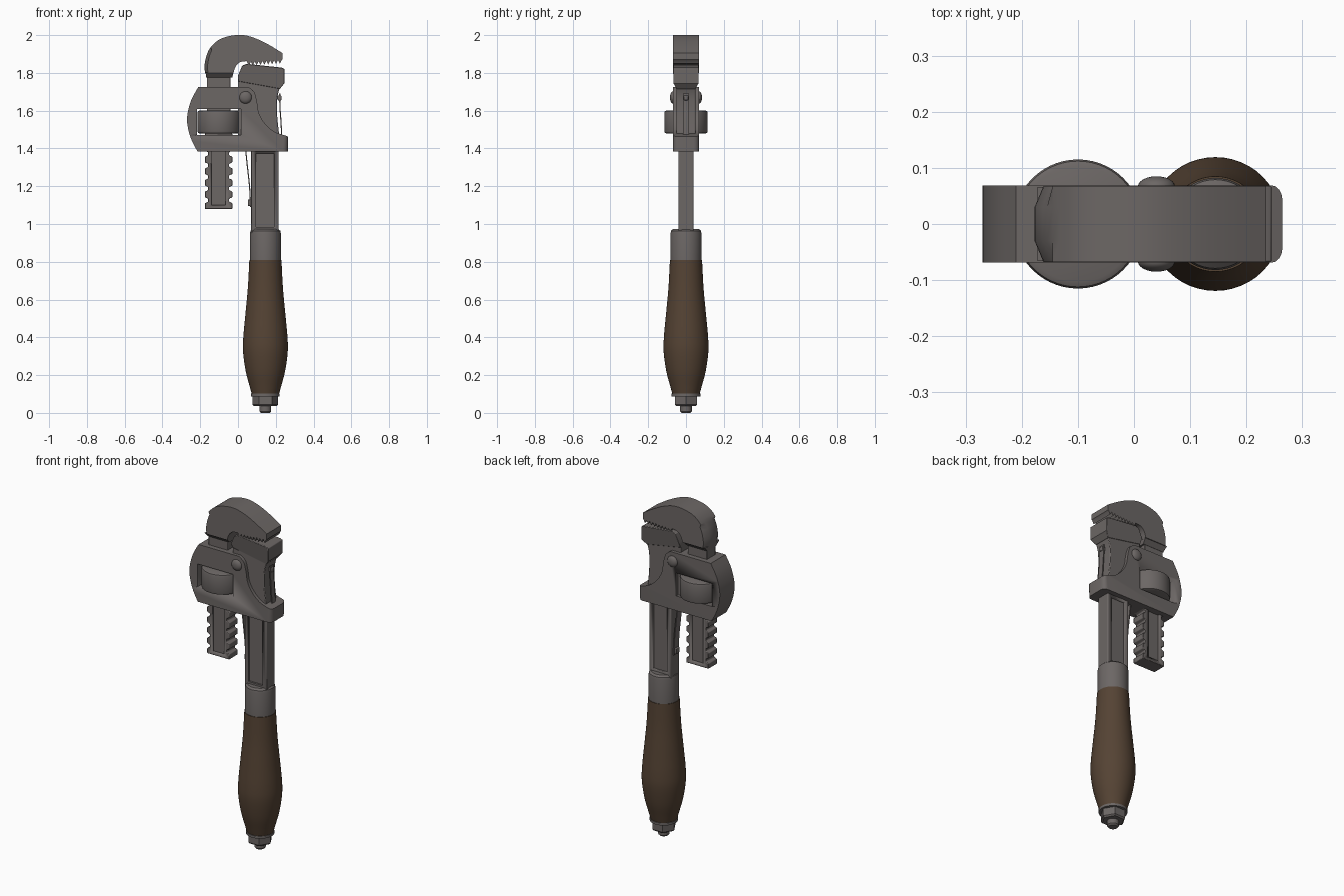
import bpy, bmesh, math
from mathutils import Vector

if "Cube" in bpy.data.objects:
    bpy.data.objects.remove(bpy.data.objects["Cube"])


def material(name, rgb):
    m = bpy.data.materials.new(name)
    m.diffuse_color = (*rgb, 1)
    m.use_nodes = True
    m.node_tree.nodes["Principled BSDF"].inputs["Base Color"].default_value = m.diffuse_color
    return m


STEEL = material("dark_steel", (0.15, 0.135, 0.13))
WOOD = material("brown_wood", (0.09, 0.056, 0.034))
AXIS = 0.145  # x of the handle axis


def finish(name, bm, mat, bevel=0.0, angle=32):
    bmesh.ops.recalc_face_normals(bm, faces=bm.faces[:])
    me = bpy.data.meshes.new(name)
    bm.to_mesh(me)
    bm.free()
    me.materials.append(mat)
    ob = bpy.data.objects.new(name, me)
    bpy.context.collection.objects.link(ob)
    if bevel:
        b = ob.modifiers.new("edge", 'BEVEL')
        b.width, b.segments, b.limit_method = bevel, 2, 'ANGLE'
        b.angle_limit = math.radians(40)
    bpy.ops.object.select_all(action='DESELECT')
    ob.select_set(True)
    bpy.context.view_layer.objects.active = ob
    bpy.ops.object.shade_smooth_by_angle(angle=math.radians(angle))
    return ob


def prism_mesh(pts, half):
    """Extrude an x-z outline symmetrically along y."""
    bm = bmesh.new()
    face = bm.faces.new([bm.verts.new((x, -half, z)) for x, z in pts])
    new = bmesh.ops.extrude_face_region(bm, geom=[face])["geom"]
    bmesh.ops.translate(bm, vec=(0, 2 * half, 0),
                        verts=[v for v in new if isinstance(v, bmesh.types.BMVert)])
    return bm


def prism(name, pts, half, bevel=0.0):
    return finish(name, prism_mesh(pts, half), STEEL, bevel)


def lathe(name, profile, x, mat, steps=48, angle=32, axis='Z', origin=(0, 0)):
    """Spin a (radius, height) profile; axis Y gives a pin across the tool."""
    bm = bmesh.new()
    rings = []
    for r, h in profile:
        ring = []
        for i in range(steps):
            a = 2 * math.pi * i / steps
            c, s = r * math.cos(a), r * math.sin(a)
            co = (x + c, s, h) if axis == 'Z' else (x + c, h, origin[1] + s)
            ring.append(bm.verts.new(co))
        rings.append(ring)
    for a, b in zip(rings, rings[1:]):
        for i in range(steps):
            j = (i + 1) % steps
            bm.faces.new((a[i], a[j], b[j], b[i]))
    bm.faces.new(rings[0])
    bm.faces.new(rings[-1])
    return finish(name, bm, mat, angle=angle)


def cut_box(ob, x0, x1, y0, y1, z0, z1):
    """Cut a box out of an object and bake the result."""
    bm = bmesh.new()
    bmesh.ops.create_cube(bm, size=1)
    for v in bm.verts:
        v.co = Vector(((x0 + x1) / 2 + v.co.x * (x1 - x0),
                       (y0 + y1) / 2 + v.co.y * (y1 - y0),
                       (z0 + z1) / 2 + v.co.z * (z1 - z0)))
    cutter = finish("cutter", bm, STEEL)
    cutter.hide_render = True
    mod = ob.modifiers.new("cut", 'BOOLEAN')
    mod.operation, mod.solver, mod.object = 'DIFFERENCE', 'EXACT', cutter
    bpy.context.view_layer.objects.active = ob
    for m in [m.name for m in ob.modifiers if m.type in {'BEVEL', 'BOOLEAN'}]:
        bpy.ops.object.modifier_apply(modifier=m)
    bpy.data.objects.remove(cutter)


def smooth_line(pts, n=5):
    """Catmull-Rom curve through the given points."""
    p = [Vector(q) for q in [pts[0], *pts, pts[-1]]]
    out = []
    for a, b, c, d in zip(p, p[1:], p[2:], p[3:]):
        for i in range(n):
            t = i / n
            out.append(0.5 * (2 * b + (c - a) * t + (2 * a - 5 * b + 4 * c - d) * t * t
                              + (3 * b - a - 3 * c + d) * t ** 3))
    return [tuple(q) for q in out] + [pts[-1]]


# Wooden handle, ferrule and end fastening
lathe("handle", smooth_line([(0.072, 0.10), (0.083, 0.14), (0.104, 0.22), (0.118, 0.32),
                             (0.117, 0.40), (0.106, 0.52), (0.093, 0.66), (0.085, 0.81)]),
      AXIS, WOOD)
lathe("ferrule", [(0.082, 0.805), (0.082, 0.95), (0.079, 0.964), (0.068, 0.974)], AXIS, STEEL)
lathe("washer", [(0.076, 0.088), (0.076, 0.102)], AXIS, STEEL)
lathe("hex_nut", [(0.060, 0.036), (0.068, 0.044), (0.068, 0.09)], AXIS, STEEL, 6, 20)
lathe("bolt_end", [(0.024, 0.0), (0.031, 0.008), (0.031, 0.04)], AXIS, STEEL, 24)

# Shank with recessed panels on both faces
shank = prism("shank", [(0.07, 0.95), (0.215, 0.95), (0.215, 1.45), (0.07, 1.45)], 0.04, 0.006)
for s in (-1, 1):
    ys = sorted((s * 0.029, s * 0.06))
    cut_box(shank, 0.096, 0.19, *ys, 0.985, 1.372)

# Lower jaw: neck, flared shoulder and biting block
prism("lower_jaw_neck", [(0.0, 1.42), (0.216, 1.42)]
      + smooth_line([(0.217, 1.48), (0.207, 1.58), (0.21, 1.68), (0.235, 1.755)])
      + [(0.0, 1.785)], 0.05, 0.004)
bm = prism_mesh([(0.0, 1.755), (0.222, 1.715), (0.245, 1.745), (0.245, 1.822), (0.232, 1.828),
                 (0.045, 1.848), (0.022, 1.838), (0.0, 1.785)], 0.068)
for v in bm.verts:
    if (v.co.x < 0.01 and v.co.z < 1.77) or v.co.z < 1.73:
        v.co.y *= 0.74
finish("lower_jaw", bm, STEEL, 0.003)

# Frame with a window for the adjusting wheel
frame_pts = (smooth_line([(-0.21, 1.725), (-0.25, 1.65), (-0.27, 1.555), (-0.252, 1.46),
                          (-0.215, 1.385)], 4)
             + [(0.265, 1.385), (0.265, 1.463)]
             + smooth_line([(0.245, 1.47), (0.19, 1.49), (0.14, 1.535), (0.11, 1.59),
                            (0.1, 1.65), (0.085, 1.70), (0.055, 1.725)], 4))
bm = prism_mesh(frame_pts, 0.069)
corner = [e for e in bm.edges if all(v.co.x > 0.26 for v in e.verts)
          and abs(e.verts[0].co.z - e.verts[1].co.z) > 0.05]
bmesh.ops.bevel(bm, geom=corner, offset=0.028, segments=4, affect='EDGES', profile=0.5)
frame = finish("frame", bm, STEEL)
cut_box(frame, -0.218, 0.016, -0.1, 0.1, 1.472, 1.608)

# Adjusting wheel and cross rivet
lathe("adjusting_wheel", [(0.103, 1.479), (0.112, 1.483), (0.115, 1.492), (0.115, 1.588),
                          (0.112, 1.597), (0.103, 1.601)], -0.1, STEEL, 56)
dome = [(0.033 * math.cos(t * math.pi / 12), 0.067 + 0.018 * math.sin(t * math.pi / 12))
        for t in range(6)]
lathe("cross_rivet", [(r, -h) for r, h in reversed(dome)] + dome, 0.04, STEEL, 28, 40,
      'Y', (0, 1.67))

# Sliding jaw stem with rack teeth on both edges and a sunken panel
left, pitch, zs = [], 0.0615, 1.08
for i in range(7):
    z = zs + i * pitch
    left += [(-0.175, z), (-0.175, z + 0.03), (-0.158, z + 0.038), (-0.158, z + 0.054)]
left += [(-0.165, 1.52), (-0.165, 1.83)]
right = [(-0.205 - x, z) for x, z in left]
rack = prism("jaw_stem", left + right[::-1], 0.04, 0.003)
for s in (-1, 1):
    cut_box(rack, -0.14, -0.065, *sorted((s * 0.03, s * 0.06)), 1.10, 1.46)

# Hooked upper jaw with a toothed bite and a crowned back
hook = smooth_line([(-0.175, 1.80), (-0.176, 1.85), (-0.155, 1.92), (-0.105, 1.973),
                    (-0.04, 1.996), (0.03, 2.0), (0.10, 1.98), (0.17, 1.945), (0.235, 1.905)], 4)
hook += [(0.235, 1.872)]
teeth = 9
for i in range(teeth):
    x = 0.232 - i * 0.185 / teeth
    z = 1.87 - i * 0.012 / teeth
    hook += [(x, z), (x - 0.010, z - 0.021)]
hook += smooth_line([(0.045, 1.862), (0.012, 1.857), (-0.012, 1.835), (-0.024, 1.80)], 3)
bm = prism_mesh(hook, 0.068)
for s in (-1, 1):
    bmesh.ops.bisect_plane(bm, geom=bm.verts[:] + bm.edges[:] + bm.faces[:],
                           plane_co=(0, s * 0.03, 0), plane_no=(0, 1, 0))
for v in bm.verts:
    if abs(v.co.y) > 0.05 and v.co.x < -0.15:
        v.co.x += 0.016
finish("upper_jaw", bm, STEEL)
# Tapered collar under the hook
bm = prism_mesh([(-0.168, 1.775), (-0.03, 1.775), (-0.024, 1.803), (-0.172, 1.803)], 0.066)
for v in bm.verts:
    if v.co.z < 1.79:
        v.co.y *= 0.62
finish("upper_jaw_collar", bm, STEEL)


# Leaf springs on either side of the shank
def spring(name, pts, half):
    line = smooth_line(pts, 4)
    prism(name, line + [(x + 0.006, z) for x, z in line[::-1]], half)


spring("inner_spring", [(0.035, 1.42), (0.045, 1.32), (0.058, 1.2), (0.064, 1.09)], 0.022)
spring("outer_spring", [(0.218, 1.69), (0.219, 1.62), (0.224, 1.55), (0.229, 1.46)], 0.016)
prism("inner_spring_screw", [(0.053, 1.095), (0.053, 1.13), (0.075, 1.13), (0.075, 1.095)],
      0.016, 0.004)
prism("outer_spring_screw", [(0.208, 1.655), (0.208, 1.68), (0.23, 1.68), (0.23, 1.655)],
      0.012, 0.004)
